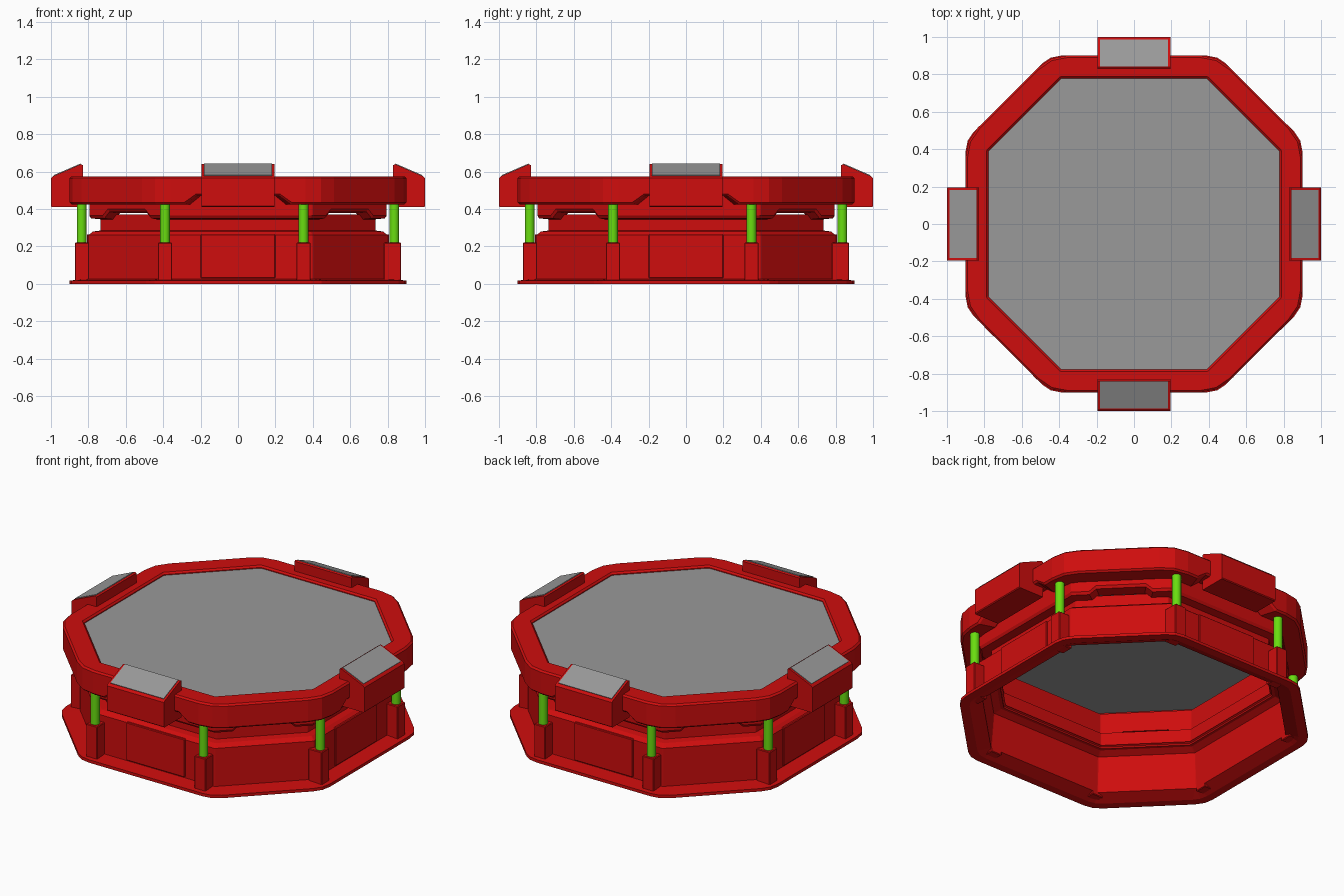
import bpy, bmesh, math
from mathutils import Vector, Matrix

cube = bpy.data.objects.get("Cube")
if cube:
    bpy.data.objects.remove(cube)


def material(name, rgb):
    m = bpy.data.materials.new(name)
    m.use_nodes = True
    m.diffuse_color = (*rgb, 1)
    m.node_tree.nodes["Principled BSDF"].inputs["Base Color"].default_value = (*rgb, 1)
    return m


RED = material("red", (0.62, 0.004, 0.004))
GREY = material("grey", (0.32, 0.32, 0.32))
GREEN = material("green", (0.14, 0.72, 0.005))


def finish(name, bm, mat, smooth=False):
    bmesh.ops.recalc_face_normals(bm, faces=bm.faces)
    me = bpy.data.meshes.new(name)
    bm.to_mesh(me)
    bm.free()
    me.materials.append(mat)
    ob = bpy.data.objects.new(name, me)
    bpy.context.collection.objects.link(ob)
    if smooth:
        bpy.context.view_layer.objects.active = ob
        ob.select_set(True)
        bpy.ops.object.shade_smooth_by_angle(angle=math.radians(35))
        ob.select_set(False)
    return ob


def octagon(a, z, round_=0.0, flat_rise=0.0, diag_rise=0.0):
    """Octagon loop with trimmed corners and a raised middle on chosen sides."""
    corners = []
    for k in range(4):
        rot = Matrix.Rotation(k * math.pi / 2, 3, 'Z')
        corners += [rot @ Vector((-a / 2, -a, z)), rot @ Vector((a / 2, -a, z))]
    loop = []
    for i, p in enumerate(corners):
        q = corners[(i + 1) % 8]
        side = (q - p).normalized()
        trim = max(round_, 0.005)
        rise = Vector((0, 0, flat_rise if i % 2 == 0 else diag_rise))
        before = (p - corners[i - 1]).normalized()
        s, e = p - before * trim, p + side * trim
        loop += [(s + e + 2 * p) / 4, e]                # rounded corner
        loop += [p.lerp(q, 0.18), p.lerp(q, 0.25) + rise,
                 p.lerp(q, 0.75) + rise, p.lerp(q, 0.82), q - side * trim]
    return loop


def loft(name, rows, mat, closed=True, cap=False):
    bm = bmesh.new()
    rings = [[bm.verts.new(v) for v in octagon(*r)] for r in rows]
    n = len(rings[0])
    pairs = list(zip(rings, rings[1:])) + ([(rings[-1], rings[0])] if closed else [])
    for lo, hi in pairs:
        for i in range(n):
            j = (i + 1) % n
            bm.faces.new((lo[i], lo[j], hi[j], hi[i]))
    if cap:
        bm.faces.new(rings[0])
        bm.faces.new(rings[-1])
    return finish(name, bm, mat)


def box(name, lo, hi, mat, turn, bevel=0.0):
    bm = bmesh.new()
    bmesh.ops.create_cube(bm, size=1)
    for v in bm.verts:
        v.co = [lo[i] + (hi[i] - lo[i]) * (v.co[i] + 0.5) for i in range(3)]
    if bevel:
        bmesh.ops.bevel(bm, geom=bm.edges[:], offset=bevel, segments=1, affect='EDGES')
    bmesh.ops.transform(bm, matrix=turn, verts=bm.verts)
    return finish(name, bm, mat)


# Hollow base with a thin foot flange and chamfered shoulder
loft("base_shell", [(0.9, 0, 0.06), (0.9, 0.018, 0.06), (0.8, 0.025), (0.8, 0.26),
                    (0.775, 0.28), (0.735, 0.285), (0.70, 0.285), (0.765, 0.25),
                    (0.78, 0.03), (0.85, 0, 0.05)], RED)

# Neck and stepped collar under the top
loft("neck", [(0.735, 0.27), (0.735, 0.37), (0.71, 0.37), (0.71, 0.27)], RED)
loft("collar", [(0.735, 0.345, 0, 0, 0.035), (0.785, 0.35, 0, 0, 0.035),
                (0.795, 0.365, 0, 0, 0.035), (0.795, 0.5),
                (0.72, 0.5), (0.72, 0.345, 0, 0, 0.035)], RED)

# Top frame with softened corners and raised lower edges
loft("top_frame", [(0.80, 0.425, 0.05, 0.045), (0.89, 0.425, 0.09, 0.045),
                   (0.9, 0.435, 0.09, 0.045), (0.9, 0.565, 0.09),
                   (0.89, 0.575, 0.09), (0.788, 0.575), (0.778, 0.565),
                   (0.778, 0.5), (0.78, 0.45, 0, 0.045)], RED)
loft("table_panel", [(0.78, 0.54), (0.78, 0.56)], GREY, closed=False, cap=True)


def console(turn):
    """Sloped control box on one side of the frame, with a grey screen plate."""
    outline = [(-0.83, 0.41), (-0.995, 0.41), (-1.0, 0.415), (-1.0, 0.565),
               (-0.99, 0.575), (-0.84, 0.64), (-0.83, 0.635)]
    bm = bmesh.new()
    ends = [[bm.verts.new((x, y, z)) for y, z in outline] for x in (-0.195, 0.195)]
    bm.faces.new(ends[0])
    bm.faces.new(ends[1])
    for i in range(len(outline)):
        j = (i + 1) % len(outline)
        bm.faces.new((ends[0][i], ends[0][j], ends[1][j], ends[1][i]))
    bmesh.ops.transform(bm, matrix=turn, verts=bm.verts)
    finish("console", bm, RED)

    slope = math.atan2(0.065, 0.15)
    tilt = Matrix.Translation((0, -0.915, 0.6085)) @ Matrix.Rotation(slope, 4, 'X')
    box("console_screen", (-0.182, -0.076, -0.003), (0.182, 0.08, 0.003), GREY, turn @ tilt)


def lift(turn, x):
    """Square stand with a green round rod."""
    box("rod_stand", (x - 0.038, -0.872, 0.01), (x + 0.038, -0.78, 0.22), RED, turn, 0.004)
    bm = bmesh.new()
    bmesh.ops.create_cone(bm, cap_ends=True, segments=20, radius1=0.026, radius2=0.026,
                          depth=0.25,
                          matrix=turn @ Matrix.Translation((x, -0.836, 0.335)))
    finish("lift_rod", bm, GREEN, smooth=True)


# Repeat the side fittings around the four flat sides
for k in range(4):
    turn = Matrix.Rotation(k * math.pi / 2, 4, 'Z')
    console(turn)
    box("base_panel", (-0.2, -0.808, 0.03), (0.2, -0.79, 0.265), RED, turn, 0.004)
    for x in (-0.39, 0.35):
        lift(turn, x)
